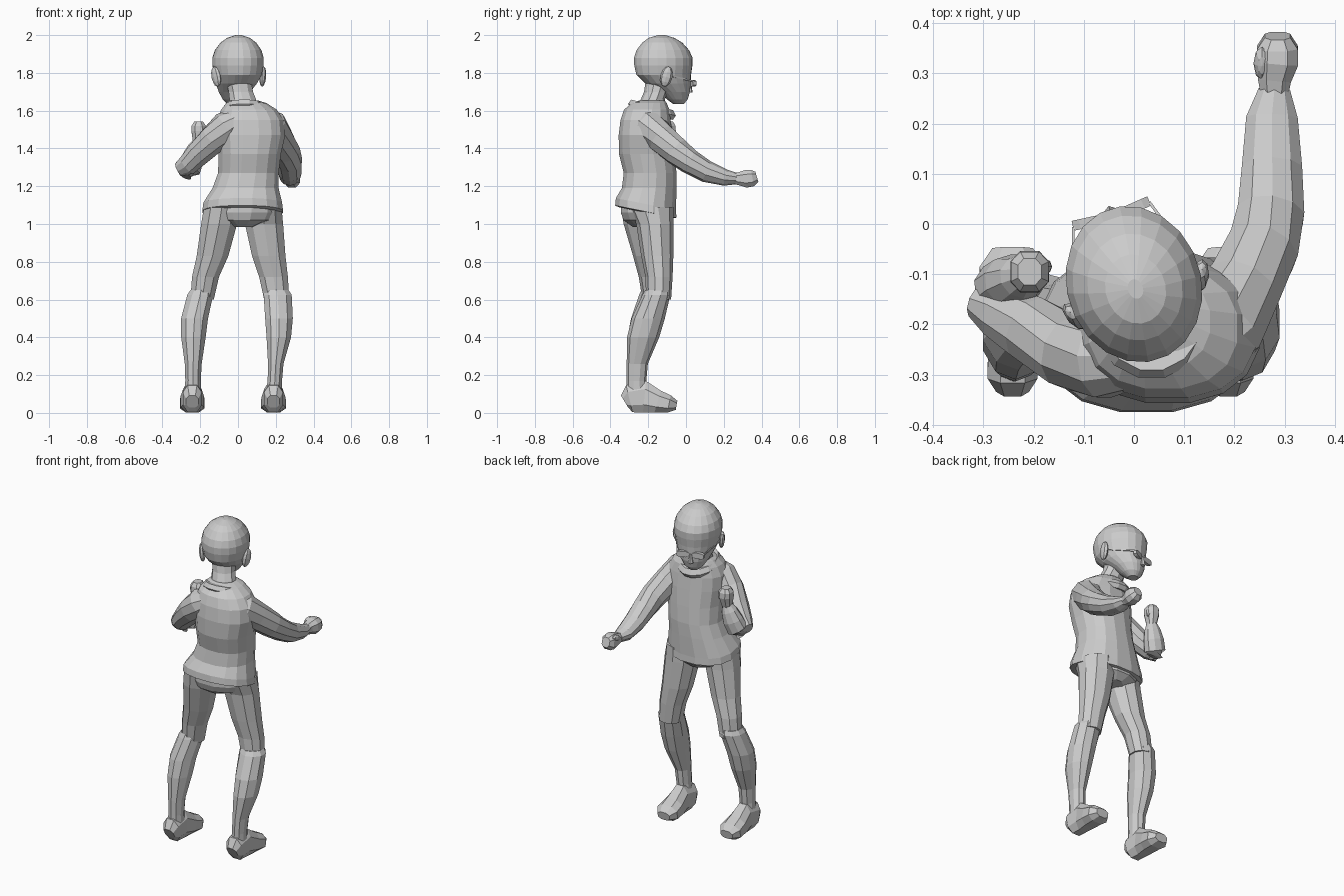
import bpy, bmesh, math
from mathutils import Vector, Matrix


def finish(name, bm):
    bmesh.ops.recalc_face_normals(bm, faces=bm.faces)
    me = bpy.data.meshes.new(name)
    bm.to_mesh(me)
    bm.free()
    ob = bpy.data.objects.new(name, me)
    bpy.context.collection.objects.link(ob)
    return ob


def loft(name, rings, n=8, level=False, square=1.0, mat=None):
    """Skin elliptical rings (x, y, z, half width, half depth).
    level keeps rings horizontal, otherwise they follow the path."""
    bm = bmesh.new()
    pts = [Vector(r[:3]) for r in rings]
    rows = []
    for i, r in enumerate(rings):
        side, up = Vector((1, 0, 0)), Vector((0, 1, 0))
        if not level:
            t = (pts[min(i + 1, len(pts) - 1)] - pts[max(i - 1, 0)]).normalized()
            hint = Vector((0, 0, 1)) if abs(t.z) < 0.85 else Vector((0, 1, 0))
            side = t.cross(hint).normalized()
            up = side.cross(t)
        row = []
        for k in range(n):
            a = 2 * math.pi * (k + 0.5) / n
            c, s = math.cos(a), math.sin(a)
            c = math.copysign(abs(c) ** square, c)
            s = math.copysign(abs(s) ** square, s)
            row.append(bm.verts.new(pts[i] + side * r[3] * c + up * r[4] * s))
        rows.append(row)
    for a, b in zip(rows, rows[1:]):
        for k in range(n):
            bm.faces.new((a[k], a[(k + 1) % n], b[(k + 1) % n], b[k]))
    bm.faces.new(rows[0])
    bm.faces.new(rows[-1])
    if mat:
        bm.transform(mat)
    return finish(name, bm)


def ball(name, loc, scale, rot=(0, 0, 0), mat=Matrix()):
    bm = bmesh.new()
    bmesh.ops.create_uvsphere(bm, u_segments=8, v_segments=6, radius=1)
    m = Matrix.Translation(loc)
    for ax, ang in zip("XYZ", rot):
        m = m @ Matrix.Rotation(ang, 4, ax)
    bm.transform(mat @ m @ Matrix.Diagonal((*scale, 1)))
    return finish(name, bm)


# Head, turned towards the raised fist
turn = Matrix.Translation((0, -0.12, 0)) @ Matrix.Rotation(math.radians(18), 4, "Z")
head = loft("head", [
    (0, .085, 1.635, .03, .028), (0, .078, 1.66, .058, .055),
    (0, .06, 1.70, .085, .085), (0, .025, 1.745, .108, .123),
    (0, .002, 1.79, .124, .148), (0, 0, 1.84, .134, .157),
    (0, 0, 1.88, .134, .158), (0, -.003, 1.92, .122, .142),
    (0, -.006, 1.96, .094, .108), (0, -.01, 1.985, .06, .07),
    (0, -.01, 2.0, .015, .02)], 20, True, mat=turn)
for s, side in ((-1, "left"), (1, "right")):
    ball(side + "_ear", (s * .13, -.025, 1.78), (.018, .032, .055),
         (math.radians(-12), s * .15, -s * .4), turn)
    # eyewear lens and temple arm
    loft(side + "_lens", [(s * .047, .135, 1.745, .036, .018),
                          (s * .045, .155, 1.745, .036, .018)], 8, square=.6, mat=turn)
    loft(side + "_temple", [(s * .08, .145, 1.755, .004, .006),
                            (s * .128, 0, 1.785, .004, .006)], 4, mat=turn)
loft("nose", [(0, .142, 1.695, .018, .022), (0, .143, 1.71, .014, .018),
              (0, .143, 1.75, .007, .012)], 6, True, mat=turn)
loft("neck", [(.03, -.185, 1.58, .09, .085), (.025, -.175, 1.66, .074, .064),
              (.015, -.16, 1.70, .068, .062), (0, -.14, 1.78, .07, .07)], 10, True)

# Pullover with a flared hem that is higher at the back
top = loft("pullover", [
    (.025, -.215, 1.06, .19, .145), (.025, -.213, 1.065, .217, .165),
    (.025, -.212, 1.105, .212, .162), (.04, -.195, 1.19, .178, .147),
    (.055, -.19, 1.27, .163, .142), (.062, -.207, 1.37, .168, .15),
    (.068, -.214, 1.47, .185, .145), (.065, -.214, 1.55, .18, .135),
    (.058, -.208, 1.605, .15, .122), (.045, -.195, 1.64, .108, .095),
    (.03, -.18, 1.655, .075, .066)], 16, True, .88)
for v in top.data.vertices:
    if v.co.z < 1.15:
        v.co.z -= .2 * (v.co.y + .21)

# Rolled collar drooping at the front
bm = bmesh.new()
rows = []
for i in range(14):
    a = 2 * math.pi * i / 14
    row = []
    for j in range(6):
        b = 2 * math.pi * j / 6
        r = .09 + .03 * math.cos(b)
        y = r * math.sin(a) * 1.08
        row.append(bm.verts.new((.035 + r * math.cos(a), -.18 + y,
                                 1.605 + .03 * math.sin(b) - .25 * y)))
    rows.append(row)
for i in range(14):
    p, q = rows[i], rows[(i + 1) % 14]
    for j in range(6):
        bm.faces.new((p[j], q[j], q[(j + 1) % 6], p[(j + 1) % 6]))
finish("collar", bm)

# Stretched arm and fist
loft("right_sleeve", [
    (.12, -.25, 1.55, .075, .07), (.17, -.2, 1.52, .095, .09),
    (.215, -.13, 1.455, .08, .082), (.255, -.05, 1.385, .075, .075),
    (.272, .02, 1.33, .07, .066), (.275, .11, 1.277, .063, .058),
    (.275, .21, 1.245, .054, .043), (.28, .268, 1.24, .033, .03)], 10)
loft("right_fist", [
    (.28, .25, 1.24, .028, .028), (.28, .285, 1.24, .035, .038),
    (.286, .32, 1.24, .044, .05), (.286, .352, 1.243, .043, .046),
    (.286, .375, 1.25, .027, .03)], 8, square=.8)
ball("right_thumb", (.255, .32, 1.265), (.017, .035, .017), (.3, 0, 0))

# Bent arm with raised fist
loft("left_upper_sleeve", [
    (-.0, -.26, 1.555, .07, .06), (-.06, -.265, 1.515, .085, .085),
    (-.13, -.255, 1.45, .075, .078), (-.205, -.21, 1.375, .068, .068),
    (-.265, -.175, 1.315, .058, .058), (-.312, -.155, 1.29, .035, .04)], 10)
loft("left_lower_sleeve", [
    (-.28, -.145, 1.255, .04, .035), (-.26, -.13, 1.29, .065, .058),
    (-.24, -.115, 1.345, .062, .056), (-.222, -.105, 1.40, .048, .044),
    (-.212, -.1, 1.435, .03, .03)], 10)
loft("left_fist", [
    (-.212, -.1, 1.42, .027, .027), (-.21, -.098, 1.455, .033, .036),
    (-.208, -.095, 1.49, .041, .044), (-.208, -.095, 1.52, .04, .042),
    (-.208, -.095, 1.542, .025, .028)], 8, square=.8)
ball("left_thumb", (-.18, -.085, 1.495), (.016, .017, .033), (0, -.2, 0))

# Hips under the hem
loft("hips", [(.025, -.21, 1.12, .18, .14), (.022, -.205, 1.06, .19, .145),
              (.02, -.2, 1.02, .17, .135), (.02, -.195, .985, .07, .09)], 12, True)

# Legs: thigh, shin overlapping at the knee, then foot
LEGS = {
    "left": ([(-.085, -.225, 1.09, .1, .12), (-.1, -.22, 1.0, .1, .11),
              (-.135, -.195, .83, .088, .085), (-.172, -.175, .72, .075, .075),
              (-.19, -.165, .6, .065, .066)],
             [(-.195, -.168, .65, .06, .068), (-.2, -.17, .625, .072, .078),
              (-.23, -.205, .5, .075, .086), (-.236, -.227, .4, .068, .083),
              (-.237, -.258, .26, .047, .056), (-.238, -.262, .17, .043, .052),
              (-.24, -.26, .09, .048, .055)], -.242),
    "right": ([(.135, -.185, 1.09, .1, .12), (.138, -.165, 1.0, .106, .098),
               (.163, -.152, .83, .093, .085), (.188, -.143, .72, .08, .072),
               (.205, -.145, .6, .07, .066)],
              [(.205, -.15, .65, .066, .066), (.21, -.157, .625, .078, .074),
               (.217, -.2, .5, .077, .088), (.216, -.227, .4, .068, .085),
               (.2, -.258, .26, .043, .056), (.195, -.262, .17, .04, .052),
               (.19, -.26, .09, .046, .055)], .188),
}
for side, (thigh, shin, fx) in LEGS.items():
    loft(side + "_thigh", thigh, 10, True)
    loft(side + "_shin", shin, 10, True)
    loft(side + "_foot", [
        (fx, -.325, .06, .035, .04), (fx, -.3, .075, .053, .078),
        (fx, -.22, .085, .052, .09), (fx, -.15, .06, .066, .064),
        (fx, -.09, .047, .07, .05), (fx, -.05, .04, .043, .026)], 8, square=.8)
